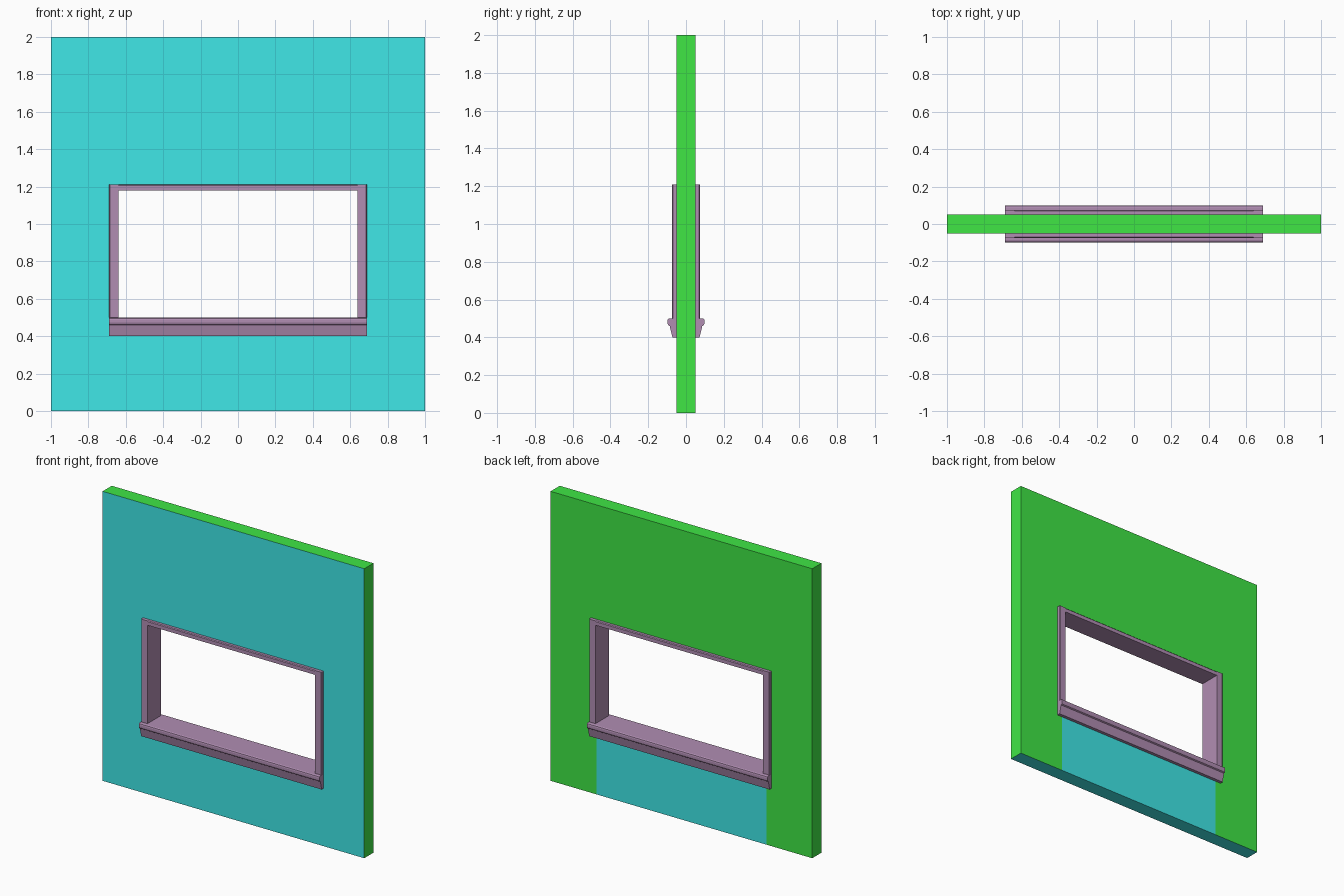
import bpy, bmesh

if "Cube" in bpy.data.objects:
    bpy.data.objects.remove(bpy.data.objects["Cube"])


def material(name, rgb):
    m = bpy.data.materials.new(name)
    m.diffuse_color = (*rgb, 1)
    m.use_nodes = True
    m.node_tree.nodes["Principled BSDF"].inputs["Base Color"].default_value = m.diffuse_color
    return m


CYAN = material("cyan_paint", (0.05, 0.80, 0.80))
GREEN = material("green_paint", (0.05, 0.79, 0.06))
PURPLE = material("purple_trim", (0.44, 0.27, 0.45))


def finish(name, bm, mats):
    bmesh.ops.recalc_face_normals(bm, faces=bm.faces)
    mesh = bpy.data.meshes.new(name)
    bm.to_mesh(mesh)
    bm.free()
    for m in mats:
        mesh.materials.append(m)
    ob = bpy.data.objects.new(name, mesh)
    bpy.context.collection.objects.link(ob)
    return ob


def extrude(name, profile, place, start, end):
    """Closed 2D profile drawn out from start to end; place maps (a, b, t) to 3D."""
    bm = bmesh.new()
    rings = [[bm.verts.new(place(a, b, t)) for a, b in profile] for t in (start, end)]
    n = len(profile)
    for i in range(n):
        j = (i + 1) % n
        bm.faces.new((rings[0][i], rings[0][j], rings[1][j], rings[1][i]))
    bm.faces.new(rings[0])
    bm.faces.new(rings[1])
    return finish(name, bm, [PURPLE])


def both_faces(half):
    """Mirror a half profile (y, b) across the middle of the wall."""
    return half + [(-y, b) for y, b in reversed(half)]


# Wall: a 3 x 3 grid without its middle cell, thickened
xs, zs, T = (-1, -0.65, 0.65, 1), (0, 0.49, 1.19, 2), 0.05
bm = bmesh.new()
grid = [[bm.verts.new((x, -T, z)) for z in zs] for x in xs]
for i in range(3):
    for k in range(3):
        if (i, k) != (1, 1):
            bm.faces.new((grid[i][k], grid[i + 1][k], grid[i + 1][k + 1], grid[i][k + 1]))
ext = bmesh.ops.extrude_face_region(bm, geom=bm.faces[:], use_keep_orig=True)
for v in ext["geom"]:
    if isinstance(v, bmesh.types.BMVert):
        v.co.y = T
bm.normal_update()
# Cyan on the front, the underside and the back panel below the window
for f in bm.faces:
    c = f.calc_center_median()
    front = c.y < -0.04
    underside = c.z < 0.001
    panel = c.y > 0.04 and abs(c.x) < 0.3 and c.z < 0.45
    f.material_index = 0 if front or underside or panel else 1
finish("wall", bm, [CYAN, GREEN])

# Jambs: C-shaped section wrapping the wall on each side of the opening
D, C = 0.074, 0.005
jamb = both_faces([(T, 0.65), (T, 0.69), (D - C, 0.69), (D, 0.69 - C), (D, 0.64)])
for side, s in (("left", -1), ("right", 1)):
    extrude(side + "_jamb", jamb, lambda y, x, z, s=s: (s * x, y, z), 0.495, 1.21)

# Header: the same section, slimmer, along the top
header = both_faces([(T, 1.19), (T, 1.21), (D - C, 1.21), (D, 1.21 - C), (D, 1.18)])
extrude("header", header, lambda y, z, x: (x, y, z), -0.64, 0.64)

# Sill: rounded lip above a tapering apron on both faces of the wall
sill = both_faces([(T, 0.49), (T, 0.40), (0.072, 0.40), (0.086, 0.459), (0.094, 0.464),
                   (0.098, 0.474), (0.098, 0.488), (0.096, 0.496), (0.089, 0.50)])
extrude("sill", sill, lambda y, z, x: (x, y, z), -0.69, 0.69)
